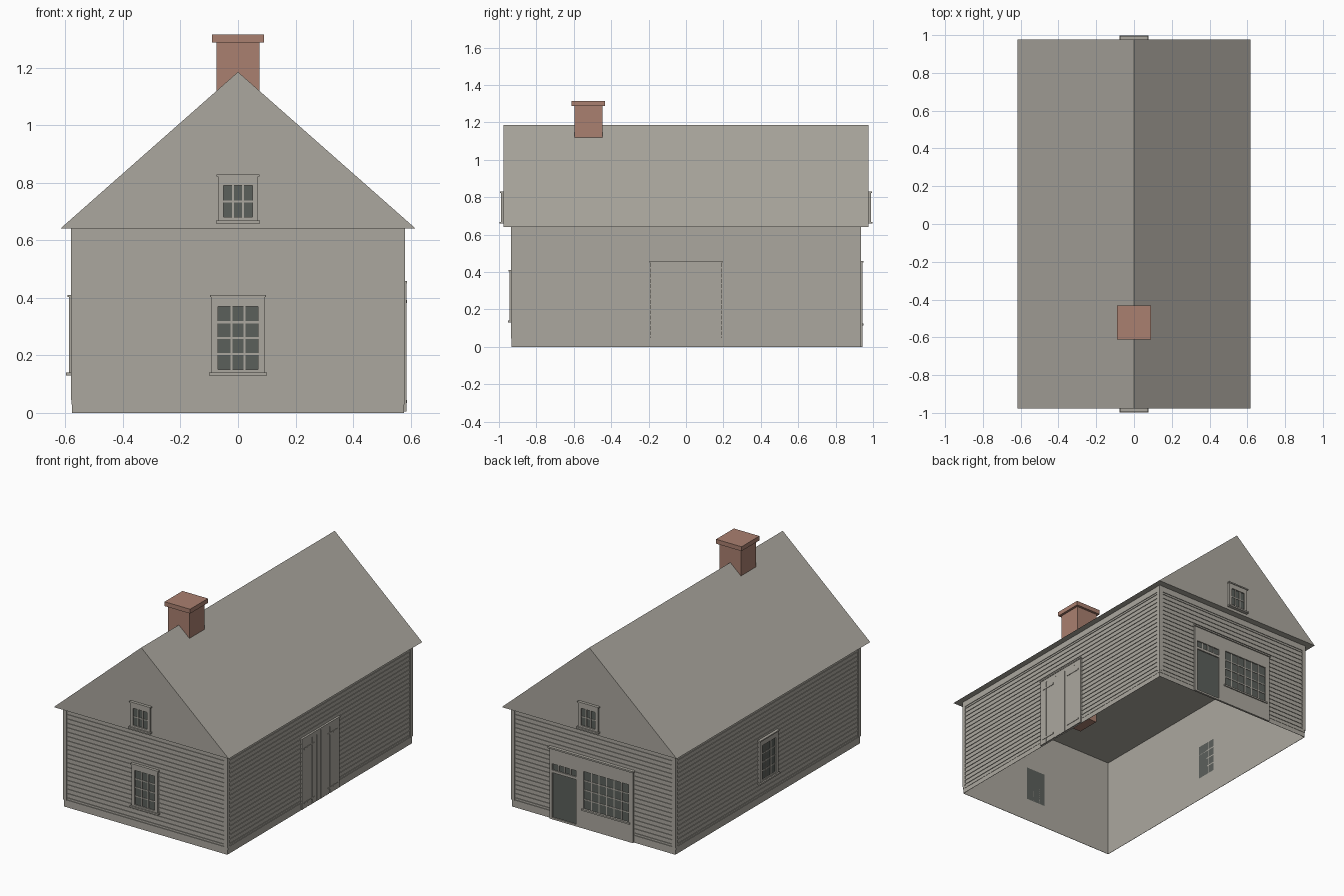
import bpy, bmesh
from mathutils import Vector

if "Cube" in bpy.data.objects:
    bpy.data.objects.remove(bpy.data.objects["Cube"], do_unlink=True)


def material(name, rgb):
    m = bpy.data.materials.new(name)
    m.use_nodes = True
    m.diffuse_color = (*rgb, 1)
    m.node_tree.nodes["Principled BSDF"].inputs["Base Color"].default_value = (*rgb, 1)
    return m


GREY = material("weathered grey", (0.41, 0.39, 0.345))
GLASS = material("dark glass", (0.105, 0.115, 0.105))
BRICK = material("brick red", (0.40, 0.215, 0.16))

X, Y, EAVE, RIDGE = 0.575, 0.93, 0.64, 1.185   # wall half sizes and heights
GABLE_Y, EAVE_X = 0.976, 0.618                 # roof half sizes

# Each wall maps (along, height, outward) to model space
WALLS = {
    "front": lambda u, z, d: (u, -Y - d, z),
    "back": lambda u, z, d: (u, Y + d, z),
    "left": lambda u, z, d: (X + d, u, z),
    "right": lambda u, z, d: (-X - d, u, z),
    "front_gable": lambda u, z, d: (u, -GABLE_Y - d, z),
    "back_gable": lambda u, z, d: (u, GABLE_Y + d, z),
}


class Part:
    """Collects boxes into one named object."""

    def __init__(self, name, mat, wall=None):
        self.name, self.mat = name, mat
        self.place = WALLS[wall] if wall else lambda x, z, y: (x, y, z)
        self.bm = bmesh.new()

    def box(self, u0, u1, z0, z1, d0, d1):
        a, b = Vector(self.place(u0, z0, d0)), Vector(self.place(u1, z1, d1))
        cube = bmesh.ops.create_cube(self.bm, size=1)["verts"]
        mid, size = (a + b) / 2, b - a
        for v in cube:
            v.co = mid + Vector(c * abs(s) for c, s in zip(v.co, size))

    def done(self):
        mesh = bpy.data.meshes.new(self.name)
        bmesh.ops.recalc_face_normals(self.bm, faces=self.bm.faces)
        self.bm.to_mesh(mesh)
        self.bm.free()
        mesh.materials.append(self.mat)
        ob = bpy.data.objects.new(self.name, mesh)
        bpy.context.collection.objects.link(ob)


def glazing(name, wall, u0, u1, z0, z1, cols, rows, bar=0.007):
    """Glass sheet with a grid of glazing bars over it."""
    glass = Part(name + "_glass", GLASS, wall)
    glass.box(u0, u1, z0, z1, 0, 0.006)
    glass.done()
    bars = Part(name + "_bars", GREY, wall)
    for i in range(1, cols):
        u = u0 + (u1 - u0) * i / cols
        bars.box(u - bar / 2, u + bar / 2, z0, z1, 0, 0.009)
    for i in range(1, rows):
        z = z0 + (z1 - z0) * i / rows
        bars.box(u0, u1, z - bar / 2, z + bar / 2, 0, 0.0085)
    bars.done()


def surround(part, u0, u1, z0, z1, g, depth=0.013):
    """Four boards around the glass opening g = (u0, u1, z0, z1)."""
    part.box(u0, g[0], z0, z1, 0, depth)
    part.box(g[1], u1, z0, z1, 0, depth)
    part.box(g[0], g[1], z0, g[2], 0, depth)
    part.box(g[0], g[1], g[3], z1, 0, depth)


def window(name, wall, half, z0, z1, g, cols, rows):
    frame = Part(name + "_frame", GREY, wall)
    surround(frame, -half, half, z0, z1, g)
    frame.box(-half - 0.007, half + 0.007, z0 - 0.002, z0 + 0.008, 0, 0.022)
    frame.box(-half - 0.005, half + 0.005, z1 - 0.007, z1 + 0.001, 0, 0.018)
    frame.done()
    glazing(name, wall, *g, cols, rows)


# Wall shell, open below
shell = Part("walls", GREY)
shell.box(-X, X, 0, EAVE, -Y, Y)
bmesh.ops.delete(shell.bm, context="FACES",
                 geom=[f for f in shell.bm.faces if abs(f.normal.z) > 0.5
                       or abs(f.verts[0].co.z - f.verts[2].co.z) < 0.01])
shell.done()

# Clapboard siding, corner boards, frieze and skirting on every wall
for side, half in (("front", X), ("back", X), ("left", Y), ("right", Y)):
    siding = Part(side + "_siding", GREY, side)
    for i in range(20):
        z = 0.059 + i * 0.028
        siding.box(-half + 0.02, half - 0.02, z - 0.004, z + 0.003, 0, 0.004)
    siding.done()
    trim = Part(side + "_trim", GREY, side)
    for s in (-1, 1):
        trim.box(s * (half - 0.02), s * (half + 0.005), 0.045, EAVE, 0, 0.005)
    trim.box(-half, half, 0.602, EAVE, 0, 0.004)
    trim.box(-half, half, 0.03, 0.047, 0, 0.004)
    trim.box(-half, half, 0, 0.03, 0, 0.002)
    trim.done()

# Solid gabled roof
roof = Part("roof", GREY)
profile = ((-EAVE_X, EAVE), (EAVE_X, EAVE), (0, RIDGE))
ends = [[roof.bm.verts.new((x, y, z)) for x, z in profile] for y in (-GABLE_Y, GABLE_Y)]
for end in ends:
    roof.bm.faces.new(end)
for i in range(3):
    j = (i + 1) % 3
    roof.bm.faces.new((ends[0][i], ends[0][j], ends[1][j], ends[1][i]))
roof.done()

# Chimney running through the roof
chimney = Part("chimney", BRICK)
chimney.box(-0.075, 0.075, 0.53, 1.287, -0.597, -0.447)
chimney.box(-0.09, 0.09, 1.287, 1.315, -0.612, -0.432)
chimney.done()

# Windows
for side in ("front", "right"):
    window(side + "_window", side, 0.093, 0.132, 0.409, (-0.07, 0.07, 0.15, 0.37), 3, 4)
for side in ("front_gable", "back_gable"):
    window(side + "_window", side, 0.07, 0.66, 0.828, (-0.05, 0.05, 0.68, 0.79), 3, 2)

# Double barn door on the left wall
door = Part("barn_door", GREY, "left")
door.box(-0.19, 0.19, 0.005, 0.45, 0, 0.008)
door.box(-0.195, 0.195, 0.45, 0.458, 0, 0.013)
for s in (-1, 1):
    door.box(s * 0.002, s * 0.04, 0.005, 0.45, 0, 0.010)
    door.box(s * 0.135, s * 0.19, 0.005, 0.45, 0, 0.010)
    for u in (0.048, 0.092):
        door.box(s * u, s * (u + 0.036), 0.005, 0.43, 0, 0.010)
    for z in (0.04, 0.387):
        door.box(s * 0.065, s * 0.17, z - 0.005, z + 0.005, 0, 0.013)
    door.box(s * 0.04, s * 0.135, 0.43, 0.45, 0, 0.010)
door.done()

# Shop front on the back wall: door, transom and display window
shop = Part("shop_front_frame", GREY, "back")
door_hole = (0.115, 0.285, 0.012, 0.298)
transom_hole = (0.115, 0.285, 0.315, 0.355)
display_hole = (-0.255, 0.065, 0.125, 0.365)
surround(shop, 0.09, 0.305, 0, 0.305, door_hole)
surround(shop, 0.09, 0.305, 0.305, 0.45, transom_hole)
surround(shop, -0.285, 0.09, 0, 0.45, display_hole)
shop.box(-0.292, 0.312, 0.45, 0.46, 0, 0.02)
shop.box(-0.265, 0.075, 0.115, 0.125, 0, 0.02)
shop.done()
panel = Part("shop_door", GLASS, "back")
panel.box(*door_hole, 0, 0.006)
panel.done()
glazing("transom", "back", *transom_hole, 4, 1)
glazing("display_window", "back", *display_hole, 6, 4)
